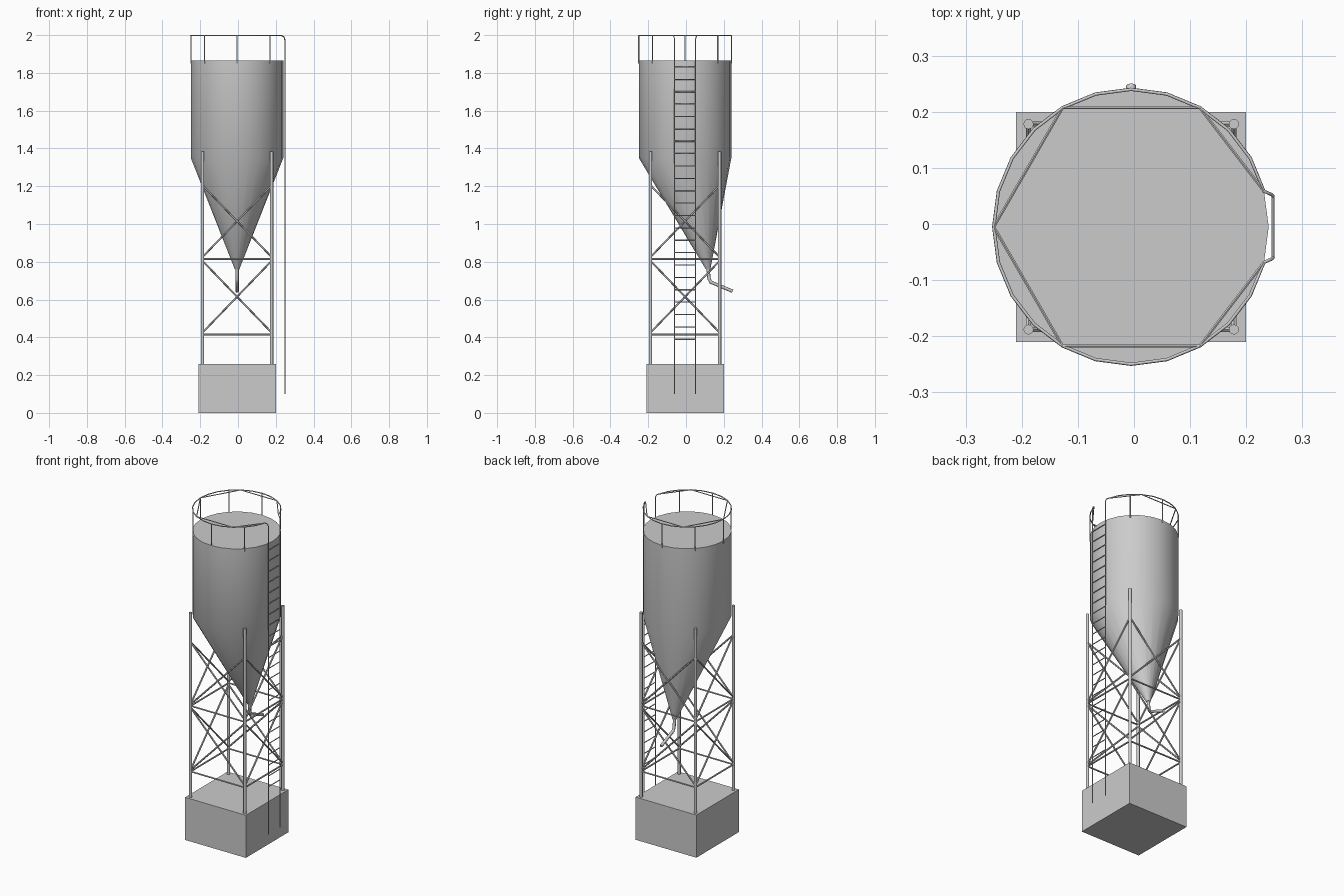
import bpy, bmesh, math
from mathutils import Vector, Matrix

if "Cube" in bpy.data.objects:
    bpy.data.objects.remove(bpy.data.objects["Cube"])

C = -0.005           # tower axis in x and y
R = 0.245            # tank radius
N = 24               # tank sides


def finish(name, bm, smooth=True):
    bmesh.ops.recalc_face_normals(bm, faces=bm.faces)
    me = bpy.data.meshes.new(name)
    bm.to_mesh(me)
    bm.free()
    ob = bpy.data.objects.new(name, me)
    bpy.context.collection.objects.link(ob)
    if smooth:
        bpy.context.view_layer.objects.active = ob
        ob.select_set(True)
        bpy.ops.object.shade_smooth_by_angle(angle=math.radians(35))
        ob.select_set(False)
    return ob


def rod(bm, a, b, r, sides=6):
    a, b = Vector(a), Vector(b)
    d = b - a
    m = Matrix.Translation((a + b) / 2) @ d.to_track_quat('Z', 'Y').to_matrix().to_4x4()
    bmesh.ops.create_cone(bm, cap_ends=True, segments=sides, radius1=r, radius2=r,
                          depth=d.length, matrix=m)


def tube(name, pts, r, sides=6):
    # polyline swept as a round tube
    cu = bpy.data.curves.new(name, 'CURVE')
    cu.dimensions = '3D'
    cu.bevel_depth = r
    cu.bevel_resolution = max(0, sides // 2 - 2)
    cu.use_fill_caps = True
    sp = cu.splines.new('POLY')
    sp.points.add(len(pts) - 1)
    for p, q in zip(sp.points, pts):
        p.co = (*q, 1)
    ob = bpy.data.objects.new(name, cu)
    bpy.context.collection.objects.link(ob)
    return ob


def on_rim(i, z, r=R):
    a = 2 * math.pi * i / N
    return (C + r * math.cos(a), C + r * math.sin(a), z)


# foundation block
bm = bmesh.new()
bmesh.ops.create_cube(bm, size=1, matrix=Matrix.Translation((C, C, 0.13))
                      @ Matrix.Diagonal((0.41, 0.41, 0.26, 1)))
finish("foundation", bm, False)

# tank with off-centre hopper
bm = bmesh.new()
rings = [(1.865, R, C), (1.35, R, C), (0.76, 0.012, 0.117)]
loops = []
for z, r, cy in rings:
    loops.append([bm.verts.new((C + r * math.cos(2 * math.pi * i / N),
                                cy + r * math.sin(2 * math.pi * i / N), z)) for i in range(N)])
for a, b in zip(loops, loops[1:]):
    for i in range(N):
        j = (i + 1) % N
        bm.faces.new((a[i], a[j], b[j], b[i]))
bm.faces.new(loops[0])
bm.faces.new(loops[-1])
finish("tank", bm)

# outlet pipe
tube("outlet_pipe", [(C, 0.115, 0.78), (C, 0.122, 0.71), (C, 0.132, 0.692),
                     (C, 0.247, 0.644)], 0.009, 8)

# legs
L = 0.183
corners = [(C + sx * L, C + sy * L) for sx, sy in ((-1, -1), (1, -1), (1, 1), (-1, 1))]
bm = bmesh.new()
for x, y in corners:
    rod(bm, (x, y, 0.25), (x, y, 1.385), 0.009, 12)
finish("legs", bm)

# horizontal and crossed braces on all four sides
bm = bmesh.new()
for k in range(4):
    p, q = corners[k], corners[(k + 1) % 4]
    for z in (0.415, 0.815):
        rod(bm, (*p, z), (*q, z), 0.005)
    for z0, z1 in ((0.425, 0.805), (0.825, 1.205)):
        rod(bm, (*p, z0), (*q, z1), 0.005)
        rod(bm, (*q, z0), (*p, z1), 0.005)
finish("braces", bm)

# guard rail running round the top and down into the ladder stringers
X, W = 0.248, 0.055
T = 1.997
path = [(X, C + W, 0.10), (X, C + W, 1.975), (X - 0.004, C + W + 0.003, 1.99)]
path += [on_rim(i, T) for i in range(1, N)]
path += [(X - 0.004, C - W - 0.003, 1.99), (X, C - W, 1.975), (X, C - W, 0.10)]
tube("guard_rail_and_stringers", path, 0.003)

# rail posts and straight inner rails
bm = bmesh.new()
for i in range(3, N, 3):
    rod(bm, on_rim(i, 1.85), on_rim(i, T), 0.003)
stops = [1, 4, 8, 12, 16, 20, 23]
for a, b in zip(stops, stops[1:]):
    rod(bm, on_rim(a, T), on_rim(b, T), 0.003)
finish("rail_posts", bm)

# ladder rungs
bm = bmesh.new()
for i in range(23):
    z = 0.39 + i * 0.0655
    rod(bm, (X, C - W, z), (X, C + W, z), 0.003)
finish("ladder_rungs", bm)
